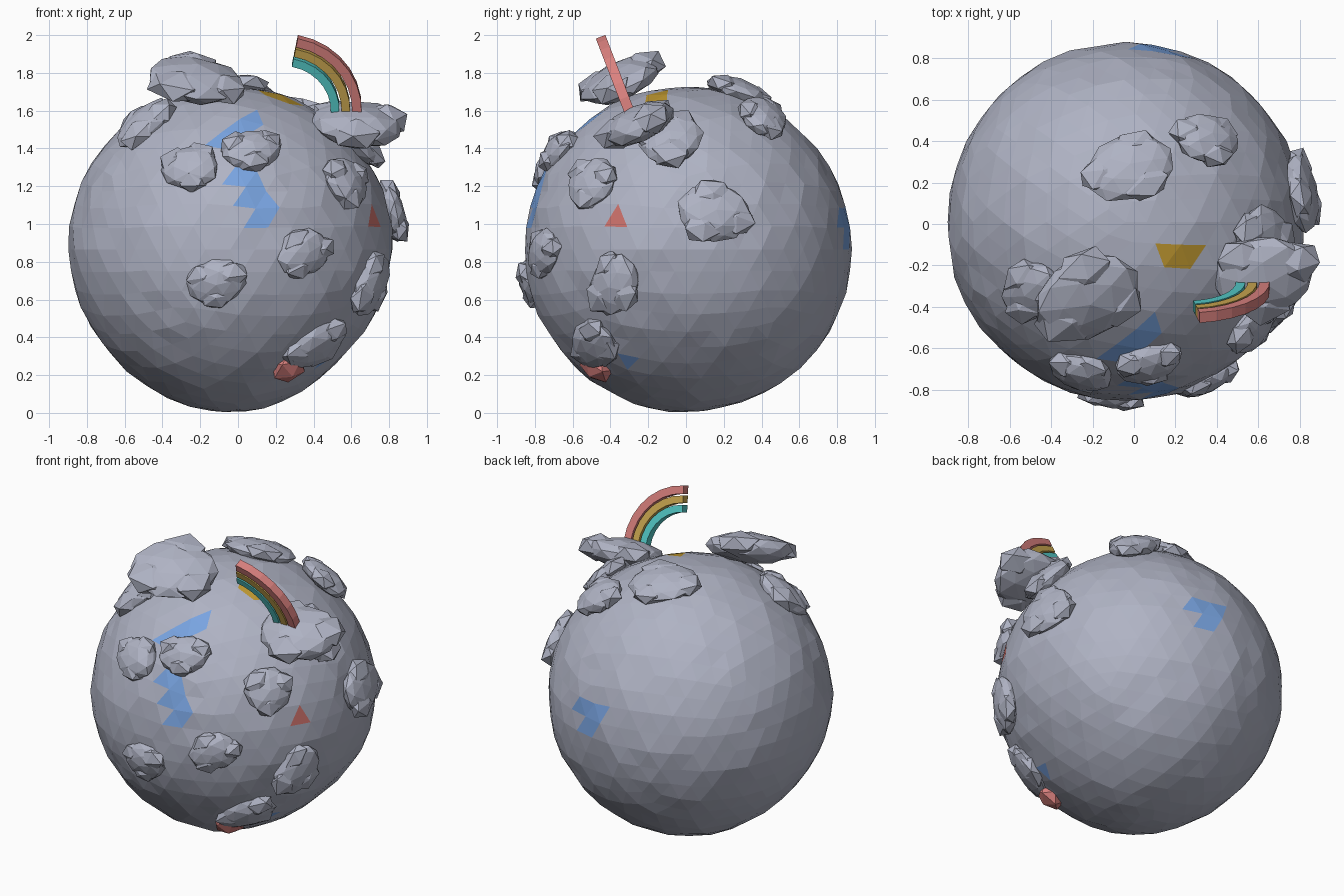
import bpy, bmesh, math, random
from mathutils import Vector, Matrix

if "Cube" in bpy.data.objects:
    bpy.data.objects.remove(bpy.data.objects["Cube"])

random.seed(4)
CENTER = Vector((-0.04, 0.01, 0.866))
RADIUS = 0.87


def material(name, rgb):
    m = bpy.data.materials.new(name)
    m.diffuse_color = (*rgb, 1)
    m.use_nodes = True
    m.node_tree.nodes["Principled BSDF"].inputs["Base Color"].default_value = m.diffuse_color
    return m


GREY = material("lavender grey", (0.43, 0.45, 0.55))
BLUE = material("lake blue", (0.19, 0.37, 0.75))
GOLD = material("patch gold", (0.53, 0.32, 0.03))
RED = material("coral red", (0.62, 0.17, 0.15))
ROSE = material("rainbow rose", (0.70, 0.22, 0.21))
SAND = material("rainbow yellow", (0.60, 0.39, 0.08))
TEAL = material("rainbow teal", (0.09, 0.60, 0.59))


def finish(bm, name, mats):
    mesh = bpy.data.meshes.new(name)
    bm.to_mesh(mesh)
    bm.free()
    for m in mats:
        mesh.materials.append(m)
    obj = bpy.data.objects.new(name, mesh)
    bpy.context.collection.objects.link(obj)
    return obj


# Planet: faceted ball with a flattened lower right, faces near given spots painted
bm = bmesh.new()
bmesh.ops.create_icosphere(bm, subdivisions=4, radius=RADIUS)
dents = [(Vector((0.70, -0.12, -0.62)).normalized(), 0.045), (Vector((-0.80, 0.0, -0.60)), 0.02)]
for v in bm.verts:
    scale = random.uniform(0.985, 1.0)
    for d, depth in dents:
        scale -= depth * max(0.0, (v.co.normalized().dot(d) - 0.75) / 0.25)
    v.co = v.co * scale + CENTER
spots = [  # x, y, z, reach, material index
    (0.00, -0.80, 1.24, 0.07, 1), (0.09, -0.82, 1.16, 0.09, 1), (0.14, -0.84, 1.06, 0.08, 1),
    (0.07, -0.48, 1.57, 0.06, 1), (-0.08, -0.61, 1.46, 0.07, 1), (0.02, -0.58, 1.50, 0.06, 1),
    (0.48, -0.33, 0.27, 0.07, 1),
    (0.18, -0.16, 1.70, 0.065, 2), (0.28, -0.16, 1.67, 0.065, 2),
]
for f in bm.faces:
    c = f.calc_center_median()
    for x, y, z, reach, index in spots:
        if (c - Vector((x, y, z))).length < reach:
            f.material_index = index


def nearest_face(point):
    return min(bm.faces, key=lambda f: (f.calc_center_median() - Vector(point)).length)


nearest_face((0.73, -0.38, 1.04)).material_index = 3
# Star-shaped lake at the back: the faces around one spot
for f in sorted(bm.faces, key=lambda f: (f.calc_center_median() - Vector((0.11, 0.86, 1.01))).length)[:6]:
    f.material_index = 1
finish(bm, "planet", [GREY, BLUE, GOLD, RED])


def frame(pos, normal, roll):
    """Matrix with local z along the normal and local x along the ground, turned by roll."""
    n = Vector(normal).normalized() if normal else (pos - CENTER).normalized()
    u = Vector((0, 0, 1)).cross(n).normalized()
    basis = Matrix((u, n.cross(u), n)).transposed().to_4x4()
    return Matrix.Translation(pos) @ basis @ Matrix.Rotation(math.radians(roll), 4, 'Z')


# Clouds: flattened faceted core with three big lobes around the rim
def cloud(name, pos, size, roll=0, normal=None):
    bm = bmesh.new()
    place = frame(Vector(pos), normal, roll)
    l, w, h = (s * 1.10 for s in size)
    lobes = [(0, 0, 0, 0.86, 2)]
    start = random.uniform(0, 6.28)
    for i in range(3):
        a = start + i * 2.094 + random.uniform(-0.3, 0.3)
        s = random.uniform(0.46, 0.60)
        d = 1.02 - s
        lobes.append((d * math.cos(a), d * math.sin(a), random.uniform(-0.05, 0.2), s, 1))
    for x, y, z, s, sub in lobes:
        made = bmesh.ops.create_icosphere(bm, subdivisions=sub, radius=1)["verts"]
        thick = 0.95 if sub == 2 else 0.85
        spin = Matrix.Rotation(random.uniform(0, 6.28), 4, 'Z')
        for v in made:
            p = spin @ v.co * random.uniform(0.93, 1.05)
            v.co = place @ Vector(((x + p.x * s) * l / 2, (y + p.y * s) * w / 2, (z + p.z * thick) * h / 2))
    finish(bm, name, [GREY])


cloud("cloud_top_left", (-0.23, -0.35, 1.76), (0.57, 0.47, 0.18), 0, (0.2, -0.42, 0.9))
cloud("cloud_top_right", (0.63, -0.25, 1.53), (0.54, 0.45, 0.18), 0, (0.1, -0.42, 0.9))
cloud("cloud_left_shoulder", (-0.49, -0.32, 1.53), (0.30, 0.40, 0.14))
cloud("cloud_right_shoulder", (0.62, -0.08, 1.45), (0.36, 0.38, 0.14))
cloud("cloud_front_left", (-0.25, -0.71, 1.30), (0.33, 0.28, 0.14))
cloud("cloud_front_middle", (0.07, -0.67, 1.39), (0.35, 0.26, 0.14), 15)
cloud("cloud_front_right", (0.57, -0.50, 1.22), (0.32, 0.30, 0.13))
cloud("cloud_right_side", (0.81, 0.15, 1.06), (0.42, 0.34, 0.13))
cloud("cloud_low_middle", (0.35, -0.75, 0.85), (0.33, 0.26, 0.13), 20)
cloud("cloud_low_left", (-0.11, -0.82, 0.69), (0.34, 0.26, 0.12), 15)
cloud("cloud_low_right", (0.70, -0.38, 0.68), (0.38, 0.29, 0.13), 60)
cloud("cloud_bottom", (0.41, -0.49, 0.36), (0.40, 0.28, 0.13), 35)
cloud("cloud_back_top", (-0.02, 0.27, 1.705), (0.47, 0.35, 0.13), 24)
cloud("cloud_back_right", (0.35, 0.41, 1.57), (0.36, 0.28, 0.13), 45)

# Small red rock half sunk in the underside
bm = bmesh.new()
bmesh.ops.create_icosphere(bm, subdivisions=1, radius=1)
place = frame(Vector((0.265, -0.475, 0.24)), None, 0)
for v in bm.verts:
    p = v.co * random.uniform(0.95, 1.05)
    v.co = place @ Vector((p.x * 0.10, p.y * 0.10, p.z * 0.065))
finish(bm, "red_rock", [ROSE])


# Rainbow: three square-section arcs in a plane leaning to the front
def arc(name, inner, outer, mat, steps=7, half=0.027):
    lean = Matrix.Translation((0.237, -0.305, 1.608)) @ Matrix.Rotation(math.radians(21), 4, 'X')
    bm = bmesh.new()
    rings = []
    for i in range(steps + 1):
        a = math.radians(-3 + 82 * i / steps)
        rings.append([bm.verts.new(lean @ Vector((r * math.cos(a), y, r * math.sin(a))))
                      for r, y in ((inner, -half), (outer, -half), (outer, half), (inner, half))])
    for p, q in zip(rings, rings[1:]):
        for k in range(4):
            bm.faces.new((p[k], p[(k + 1) % 4], q[(k + 1) % 4], q[k]))
    bm.faces.new(rings[0])
    bm.faces.new(rings[-1])
    bmesh.ops.recalc_face_normals(bm, faces=bm.faces)
    finish(bm, name, [mat])


arc("rainbow_inner", 0.255, 0.300, TEAL)
arc("rainbow_middle", 0.312, 0.357, SAND)
arc("rainbow_outer", 0.368, 0.418, ROSE)
